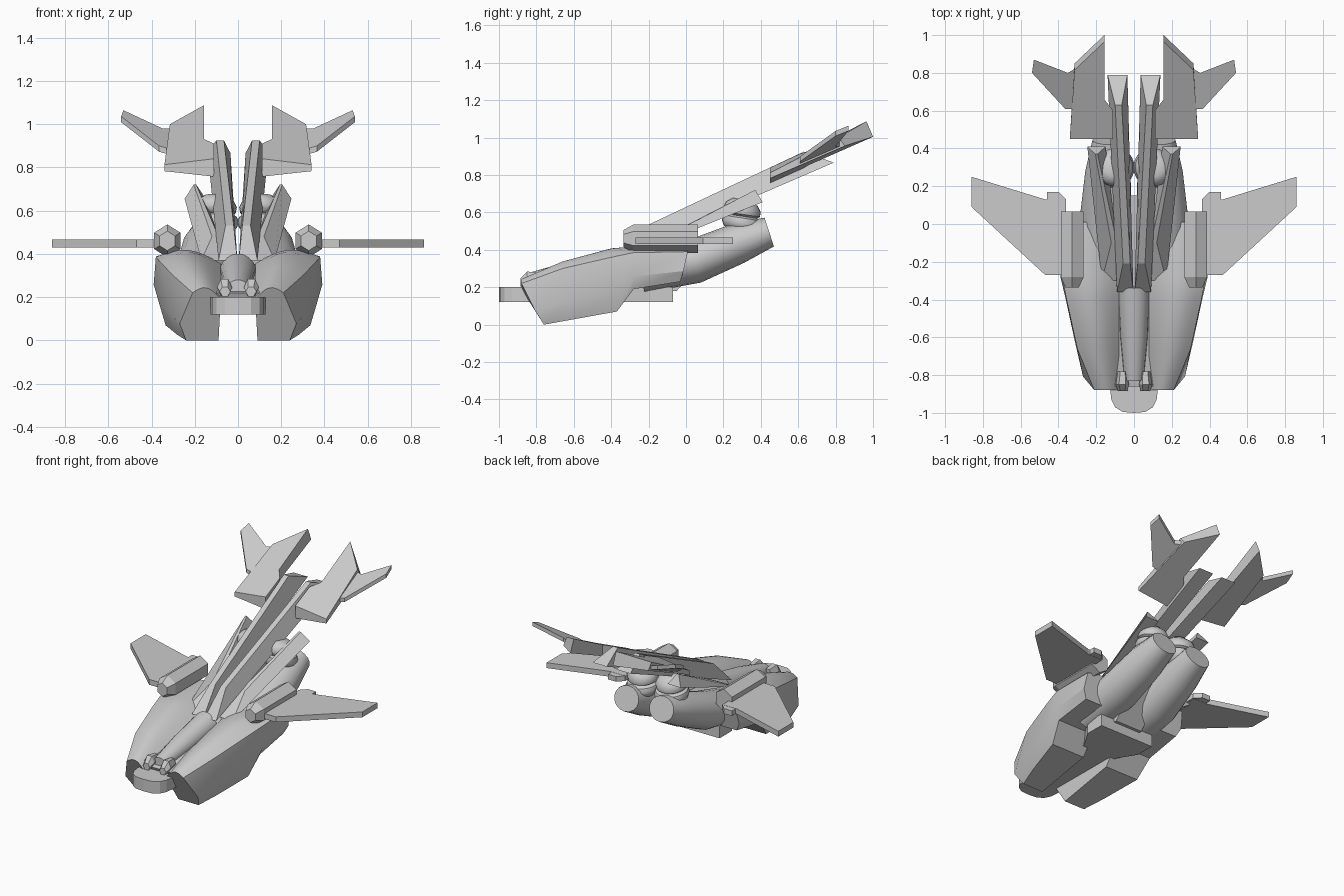
import bpy, bmesh
from math import sin, cos, pi

if "Cube" in bpy.data.objects:
    bpy.data.objects.remove(bpy.data.objects["Cube"])


def loft(name, rings, mirror=True, smooth=None):
    """Skin a list of equal-length rings and cap both ends."""
    bm = bmesh.new()
    loops = [[bm.verts.new(p) for p in ring] for ring in rings]
    n = len(loops[0])
    for a, b in zip(loops, loops[1:]):
        for i in range(n):
            j = (i + 1) % n
            bm.faces.new((a[i], a[j], b[j], b[i]))
    bm.faces.new(loops[0])
    bm.faces.new(loops[-1])
    bmesh.ops.recalc_face_normals(bm, faces=bm.faces)
    mesh = bpy.data.meshes.new(name)
    bm.to_mesh(mesh)
    bm.free()
    ob = bpy.data.objects.new(name, mesh)
    bpy.context.collection.objects.link(ob)
    if smooth:
        bpy.ops.object.select_all(action='DESELECT')
        bpy.context.view_layer.objects.active = ob
        ob.select_set(True)
        bpy.ops.object.shade_smooth_by_angle(angle=smooth * pi / 180)
    if mirror:
        ob.modifiers.new("Mirror", 'MIRROR').use_mirror_merge = False
    return ob


def plate(name, outline, height, thick, mirror=True):
    """Flat slab: height(x, y) gives the underside."""
    return loft(name, [[(x, y, height(x, y) + t) for x, y in outline]
                       for t in (0, thick)], mirror)


def oval_y(x, y, z, rx, rz, n=16, lean=0.0, turn=0.0):
    """Ring around the y axis; lean shifts the top backwards."""
    ring = []
    for i in range(n):
        a = 2 * pi * i / n + turn
        ring.append((x + rx * cos(a), y + lean * sin(a), z + rz * sin(a)))
    return ring


def beam(name, front_low, front_ridge, back_low, back_ridge):
    """Trapezoid beam; each argument is (x0, x1, y, z)."""
    def ring(low, ridge):
        return [(low[0], low[2], low[3]), (low[1], low[2], low[3]),
                (ridge[1], ridge[2], ridge[3]), (ridge[0], ridge[2], ridge[3])]
    return loft(name, [ring(front_low, front_ridge), ring(back_low, back_ridge)])


# Side hulls: flat flanks, domed tops
# (top y, crease x, crease z, dome height, bottom y, bottom x, bottom z)
hull_stations = [(-.88, .21, .22, .03, -.76, .26, 0),
                 (-.66, .30, .30, .045, -.62, .30, .025),
                 (-.40, .357, .36, .055, -.37, .355, .07),
                 (-.28, .38, .385, .04, -.28, .38, .19),
                 (.01, .375, .39, .025, -.03, .375, .23)]
hull_rings = []
for yt, xc, zc, h, yb, xb, zb in hull_stations:
    ring = [(.09, yb, zb), (xb - .02, yb, zb),
            (xb + .01, yb + (yt - yb) * .4, zb + (zc - zb) * .35)]
    for i in range(9):
        t = i / 8
        drop = .03 * t * t
        ring.append((xc + (.08 - xc) * t, yt, zc + h * sin(pi * t) - drop))
    hull_rings.append(ring)
loft("side_hull", hull_rings, smooth=30)

# Rear engine pods
loft("rear_pod", [oval_y(.15, -.25, .27, .13, .10, lean=-.03),
                  oval_y(.15, .05, .34, .135, .115, lean=-.03),
                  oval_y(.138, .28, .435, .12, .105, lean=-.03),
                  oval_y(.13, .445, .495, .09, .077, lean=-.025)], smooth=35)

# Central body between the hulls
loft("core_body", [[(-.1, y0, .18), (.1, y0, .18), (.1, y1, z), (-.1, y1, z)]
                   for y0, y1, z in ((-.84, -.86, .22), (-.36, -.36, .33), (-.05, .15, .40))],
     mirror=False)

# Belly plate with rounded nose and wide tail
half = [(.0, -1), (.06, -.995), (.1, -.97), (.12, -.93), (.127, -.87), (.127, -.32),
        (.2, -.2), (.2, -.07)]
plate("belly_plate", half + [(-x, y) for x, y in reversed(half[1:])],
      lambda x, y: .12, .08, mirror=False)

# Cockpit tube
loft("cockpit_tube", [oval_y(0, -.83, .235, .05, .045, 20),
                      oval_y(0, -.60, .275, .072, .07, 20),
                      oval_y(0, -.34, .315, .085, .085, 20)], mirror=False, smooth=35)

# Nose guns
loft("nose_gun", [oval_y(.06, -.885, .225, .025, .025, 6),
                  oval_y(.062, -.85, .245, .035, .045, 6),
                  oval_y(.06, -.78, .245, .026, .035, 6)])

# Long dorsal fins and shorter flared ones
beam("long_fin", (0.003, .09, -.36, .37), (.02, .058, -.21, .53),
     (.035, .14, .79, .866), (.065, .10, .63, .925))
beam("short_fin", (.07, .17, -.3, .37), (.09, .12, -.1, .48),
     (.15, .247, .41, .655), (.193, .205, .37, .72))

# Lift turbines on top of the pods
turbine = [(.07, .49), (.10, .52), (.108, .545), (.10, .57), (.08, .58),
           (.095, .59), (.10, .615), (.085, .645), (.05, .67)]
loft("lift_turbine", [[(.105 + r * cos(i * pi / 12), .30 + r * sin(i * pi / 12),
                        z - .15 * r * sin(i * pi / 12)) for i in range(24)]
                      for r, z in turbine], smooth=40)

# Hexagonal wing pods
loft("wing_pod", [oval_y(.327, y, .46, r * .92, r, 6, turn=pi / 6)
                  for y, r in ((-.335, .045), (-.28, .076), (.065, .076))])

# Main wings
plate("main_wing", [(.36, -.27), (.47, -.27), (.86, .09), (.86, .25),
                    (.47, .13), (.37, .13)], lambda x, y: .43, .036)
plate("wing_root", [(.36, -.25), (.46, -.25), (.46, .17), (.40, .17), (.36, .13)],
      lambda x, y: .431, .034)

# Tail fins: sloped slabs, thicker inboard
tail = [(.11, .45), (.34, .45), (.315, .85), (.157, 1.0), (.157, .66), (.11, .60)]
loft("tail_fin", [[(x, y, .757 + .44 * (y - .45) + .11 * (x - .11)) for x, y in tail],
                  [(x, y - (.035 if y > .8 else 0),
                    .84 + .46 * (y - .45) - .12 * (x - .11)) for x, y in tail]])

# Tail winglets
plate("tail_winglet", [(.30, .61), (.365, .61), (.54, .80), (.53, .87),
                       (.35, .80), (.30, .83)],
      lambda x, y: .865 + .45 * (y - .61) + .29 * (x - .34), .027)
